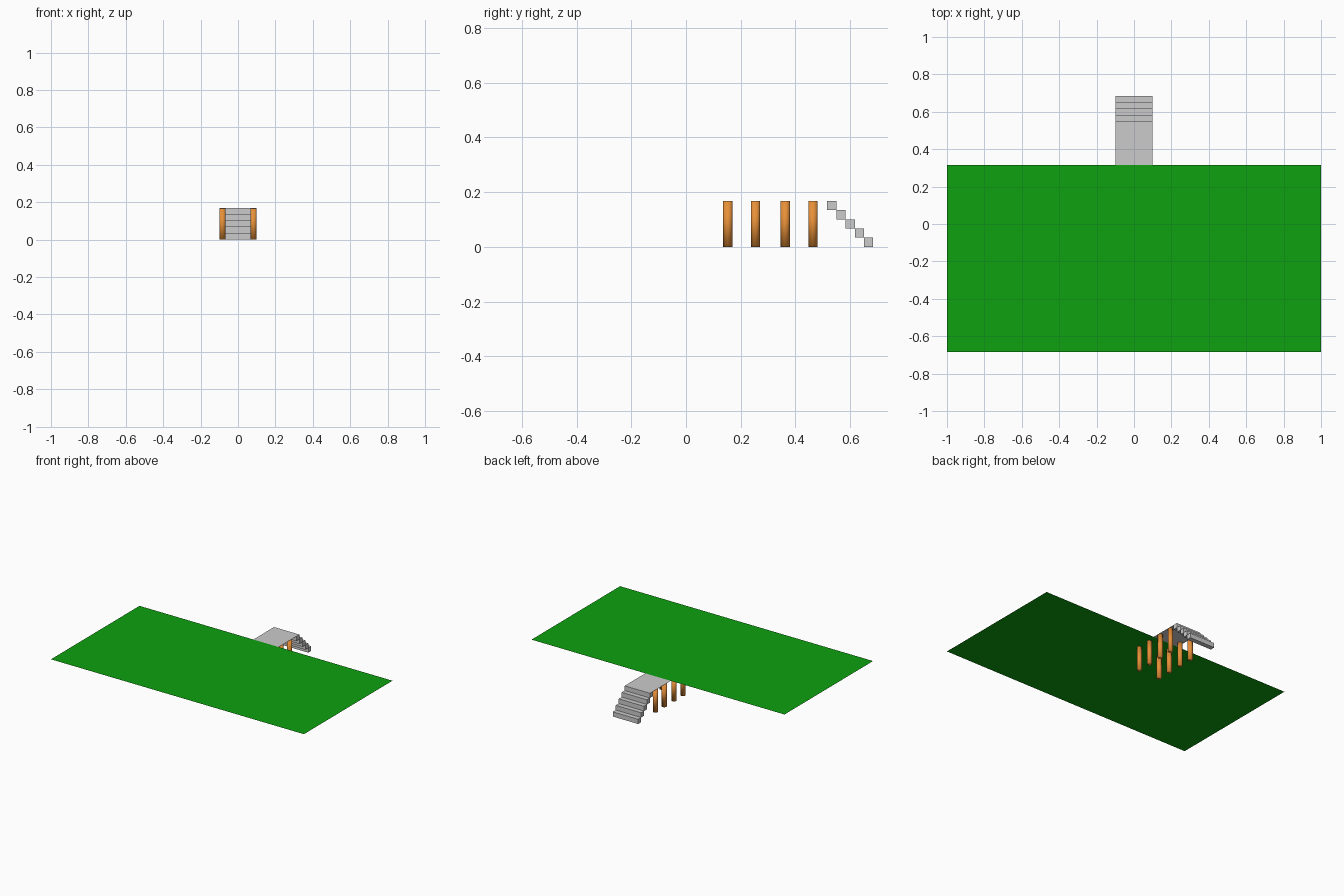
import bpy, bmesh

if "Cube" in bpy.data.objects:
    bpy.data.objects.remove(bpy.data.objects["Cube"])

TOP = 0.168          # height of the walking surface
STEP = TOP / 5       # rise and run of one step
BACK = 0.684         # rear end of the stairs
HALF = 0.1           # half width of the deck
FIELD_EDGE = 1.0 - BACK


def material(name, rgb):
    m = bpy.data.materials.new(name)
    m.diffuse_color = (*rgb, 1)
    m.use_nodes = True
    m.node_tree.nodes["Principled BSDF"].inputs["Base Color"].default_value = m.diffuse_color
    return m


def add_plane(name, x0, x1, y0, y1, z, mat=None):
    mesh = bpy.data.meshes.new(name)
    mesh.from_pydata([(x0, y0, z), (x1, y0, z), (x1, y1, z), (x0, y1, z)], [], [(0, 1, 2, 3)])
    ob = bpy.data.objects.new(name, mesh)
    bpy.context.collection.objects.link(ob)
    if mat:
        mesh.materials.append(mat)
    return ob


green = material("grass_green", (0.004, 0.354, 0.005))
wood = material("wood_orange", (0.8, 0.28, 0.04))

# Large flat field
add_plane("field", -1, 1, -BACK, FIELD_EDGE, TOP, green)

# Landing deck, with the top step pulled out of the same sheet
deck_end = BACK - 5 * STEP
deck = add_plane("landing_deck", -HALF, HALF, FIELD_EDGE, deck_end, TOP)
bm = bmesh.new()
bm.from_mesh(deck.data)
rear = [e for e in bm.edges if all(abs(v.co.y - deck_end) < 1e-5 for v in e.verts)]
# the edge goes around the square section of the top step
for dy, dz in ((STEP, 0), (0, -STEP), (-STEP, 0), (0, STEP)):
    new = bmesh.ops.extrude_edge_only(bm, edges=rear)["geom"]
    bmesh.ops.translate(bm, vec=(0, dy, dz), verts=[g for g in new if isinstance(g, bmesh.types.BMVert)])
    rear = [g for g in new if isinstance(g, bmesh.types.BMEdge)
            and abs(g.verts[0].co.x - g.verts[1].co.x) > 0.01]
bmesh.ops.remove_doubles(bm, verts=bm.verts, dist=1e-4)
bmesh.ops.holes_fill(bm, edges=[e for e in bm.edges if e.is_boundary
                                and all(v.co.y > deck_end - 1e-4 for v in e.verts)], sides=4)
bmesh.ops.recalc_face_normals(bm, faces=bm.faces)
bm.to_mesh(deck.data)
bm.free()

# Remaining square steps going down to the ground
for i in range(1, 5):
    bpy.ops.mesh.primitive_cube_add(size=1, location=(0, deck_end + (i + 0.5) * STEP, TOP - (i + 0.5) * STEP))
    step = bpy.context.object
    step.name = f"step_{i + 1}"
    step.scale = (2 * HALF, STEP, STEP)

# Two rows of round posts, fully smooth shaded, ending just under the field
post_height = TOP - 0.0008
for side, x in (("left", -0.083), ("right", 0.083)):
    for i, y in enumerate((0.153, 0.254, 0.363, 0.464)):
        bpy.ops.mesh.primitive_cylinder_add(vertices=32, radius=0.017, depth=post_height,
                                            location=(x, y, post_height / 2))
        post = bpy.context.object
        post.name = f"post_{side}_{i + 1}"
        post.data.materials.append(wood)
        bpy.ops.object.shade_smooth()
